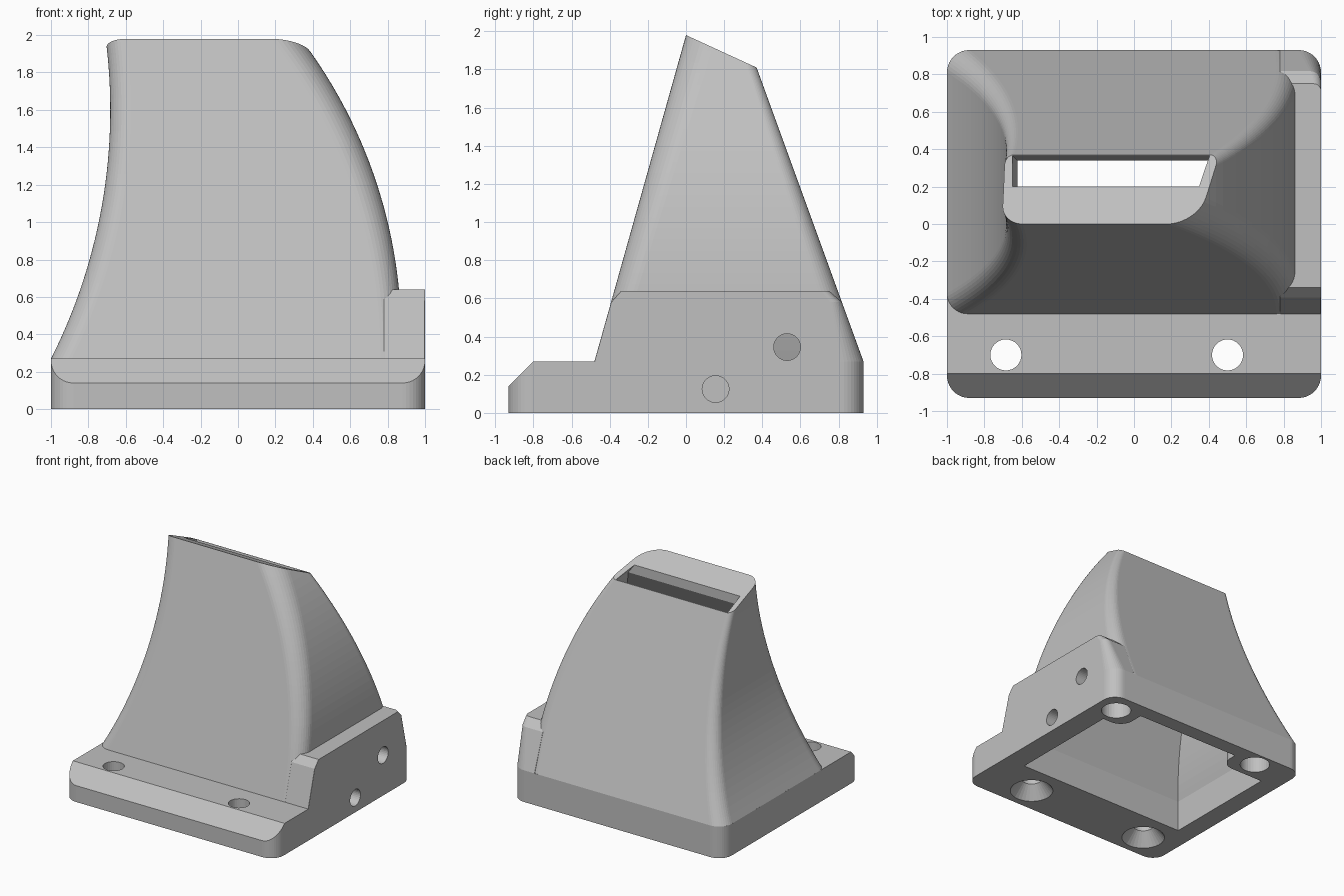
import bpy, bmesh, math
from mathutils import Vector

if "Cube" in bpy.data.objects:
    bpy.data.objects.remove(bpy.data.objects["Cube"])

grey = bpy.data.materials.new("light grey plastic")
grey.diffuse_color = (0.53, 0.53, 0.53, 1)
grey.use_nodes = True
grey.node_tree.nodes["Principled BSDF"].inputs["Base Color"].default_value = grey.diffuse_color


def finish(name, bm):
    bmesh.ops.recalc_face_normals(bm, faces=bm.faces)
    me = bpy.data.meshes.new(name)
    bm.to_mesh(me)
    bm.free()
    me.materials.append(grey)
    ob = bpy.data.objects.new(name, me)
    bpy.context.collection.objects.link(ob)
    return ob


def outline(x0, x1, y0, y1, radii, n):
    """Rounded rectangle; radii order: front left, front right, back right, back left."""
    if n == 0:
        return [(x0, y0), (x1, y0), (x1, y1), (x0, y1)]
    pts = []
    corners = [(x0, y0, 1, 1), (x1, y0, -1, 1), (x1, y1, -1, -1), (x0, y1, 1, -1)]
    for k, ((cx, cy, sx, sy), r) in enumerate(zip(corners, radii)):
        for i in range(n + 1):
            a = math.pi * (1 + k / 2) + math.pi / 2 * i / n
            pts.append((cx + sx * r + r * math.cos(a), cy + sy * r + r * math.sin(a)))
    return pts


def loft(name, sections, n=10, cut=None):
    """Skin a stack of (z, x0, x1, y0, y1, radii) sections, optionally trimmed by a plane."""
    bm = bmesh.new()
    rings = [[bm.verts.new((x, y, s[0])) for x, y in outline(*s[1:], n)] for s in sections]
    m = len(rings[0])
    for a, b in zip(rings, rings[1:]):
        for i in range(m):
            j = (i + 1) % m
            bm.faces.new((a[i], a[j], b[j], b[i]))
    bm.faces.new(rings[0][::-1])
    bm.faces.new(rings[-1])
    if cut:
        bmesh.ops.bisect_plane(bm, geom=bm.verts[:] + bm.edges[:] + bm.faces[:], dist=1e-5,
                               plane_co=cut[0], plane_no=cut[1], clear_outer=True)
        bmesh.ops.holes_fill(bm, edges=[e for e in bm.edges if e.is_boundary], sides=0)
    return finish(name, bm)


def cylinder(name, centre, r1, r2, depth, axis="Z"):
    bm = bmesh.new()
    bmesh.ops.create_cone(bm, cap_ends=True, segments=32, radius1=r1, radius2=r2, depth=depth)
    ob = finish(name, bm)
    if axis == "X":
        ob.rotation_euler = (0, math.pi / 2, 0)
    ob.location = centre
    return ob


def combine(target, other, operation):
    """Apply a boolean and discard the helper."""
    mod = target.modifiers.new("bool", 'BOOLEAN')
    mod.operation, mod.object, mod.solver = operation, other, 'EXACT'
    bpy.context.view_layer.update()
    dg = bpy.context.evaluated_depsgraph_get()
    me = bpy.data.meshes.new_from_object(target.evaluated_get(dg))
    target.modifiers.clear()
    target.data = me
    bpy.data.objects.remove(other)


# Outer duct profiles: circular arcs at the sides, straight slopes front and back
def left(z): return -0.683 - 2.95 + math.sqrt(2.95 ** 2 - (z - 1.6) ** 2)
def right(z): return 0.873 - 2.64 + math.sqrt(2.64 ** 2 - max(0, z - 0.385) ** 2)
def front(z): return -0.48 + (z - 0.27) * 0.48 / 1.71
def back(z): return 0.93 - (z - 0.27) * 0.56 / 1.54


# Base plate with a chamfered front edge
R = (0.12,) * 4
body = loft("air_duct", [(0, -1, 1, -0.93, 0.93, R), (0.27, -1, 1, -0.93, 0.93, R)],
            cut=(Vector((0, -0.93, 0.14)), Vector((0, -1, 1))))

# Curved duct, sliced by the slanted top plane
secs = [(0.2, -0.95, 0.8, -0.44, 0.88, R)]
for i in range(31):
    t = i / 30
    z = 0.27 + 1.74 * t
    rb = 0.12 - 0.08 * t
    secs.append((z, left(z), right(z), front(z), back(z), (0.11, 0.11 + 0.05 * t, rb, rb)))
duct = loft("duct_shell", secs, cut=(Vector((0, 0, 1.98)), Vector((0, 0.17, 0.37))))
combine(body, duct, 'UNION')

# Side mounting block with chamfered top ends
e = 0.004
block = loft("side_block", [
    (0.2, 0.78, 0.97, -0.44, 0.88, (e, e, 0.1, e)),
    (0.27, 0.78, 1, front(0.27), back(0.27), (e, e, 0.12, e)),
    (0.58, 0.78, 1, front(0.58), back(0.58), (e, e, 0.06, e)),
    (0.64, 0.78, 1, -0.34, 0.75, (e, e, 0.04, e))])
combine(body, block, 'UNION')

# Hollow interior, flaring slightly at the outlet
cav = [(-0.1, left(0.27) + 0.17, right(0.27) - 0.07, -0.43, 0.8, R)]
for i in range(25):
    z = 0.27 + 1.38 * i / 24
    wall = 0.06 + 0.11 * max(0, 1 - (z - 0.27) / 0.8)
    cav.append((z, left(z) + wall, right(z) - 0.07,
                -0.43 + (z - 0.27) * 0.39, 0.8 - (z - 0.27) / 3, R))
for z, y in ((1.81, 0.365), (2.1, 0.42)):
    cav.append((z, -0.65, right(z) - 0.05, 0.2, y, R))
combine(body, loft("cavity", cav, n=0), 'DIFFERENCE')

# Screw bosses in the back corners of the base opening
for x0, x1, y0, rad in ((0.6, 0.9, 0.57, (0.12, e, e, e)), (-0.9, -0.4, 0.62, (e, 0.12, e, e))):
    boss = loft("boss", [(0, x0, x1, y0, 0.86, rad), (0.3, x0, x1, y0, 0.86, rad)])
    combine(body, boss, 'UNION')
for x, y in ((0.81, 0.74), (-0.62, 0.79)):
    combine(body, cylinder("blind_hole", (x, y, 0.05), 0.12, 0.12, 0.3), 'DIFFERENCE')

# Countersunk screw holes in the front shelf
for x in (-0.685, 0.5):
    combine(body, cylinder("screw_hole", (x, -0.7, 0.15), 0.083, 0.083, 0.6), 'DIFFERENCE')
    combine(body, cylinder("countersink", (x, -0.7, 0.045), 0.19, 0.083, 0.13), 'DIFFERENCE')

# Holes through the side wall
for y, z in ((0.155, 0.125), (0.53, 0.345)):
    combine(body, cylinder("side_hole", (0.9, y, z), 0.07, 0.07, 0.5, "X"), 'DIFFERENCE')
